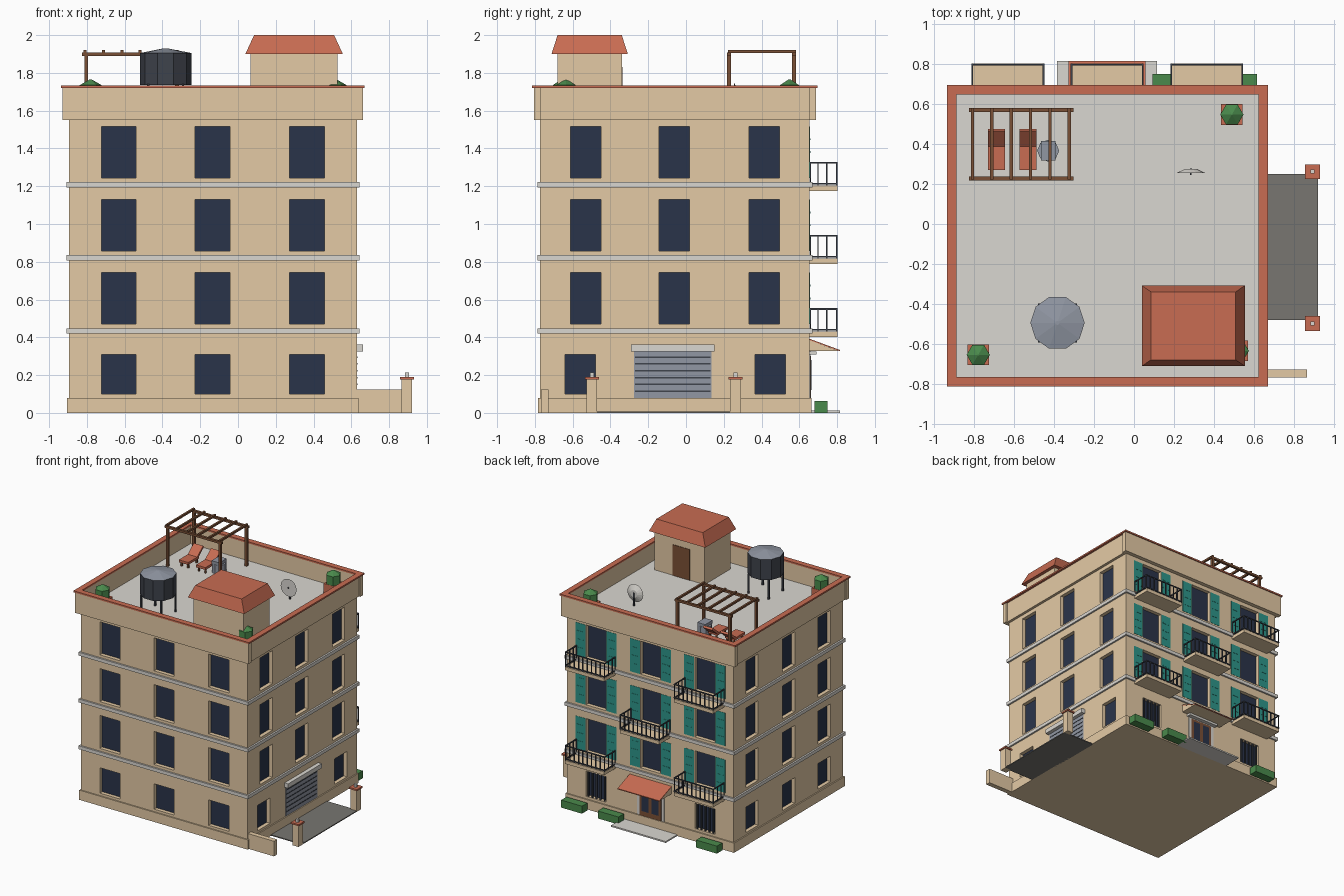
import bpy
import bmesh
import math
from mathutils import Matrix, Vector

default_cube = bpy.data.objects.get("Cube")
if default_cube:
    bpy.data.objects.remove(default_cube, do_unlink=True)


def material(name, red, green, blue):
    """Make a flat material from display values, stored as linear ones."""
    linear = [(((c / 255) + 0.055) / 1.055) ** 2.4 for c in (red, green, blue)]
    mat = bpy.data.materials.new(name)
    mat.use_nodes = True
    mat.diffuse_color = (*linear, 1)
    shader = next(n for n in mat.node_tree.nodes if n.type == "BSDF_PRINCIPLED")
    shader.inputs["Base Color"].default_value = (*linear, 1)
    return mat


STUCCO = material("sand stucco", 228, 202, 165)
TERRACOTTA = material("terracotta", 200, 108, 82)
GLASS = material("dark blue glass", 42, 52, 74)
STONE = material("pale grey stone", 218, 215, 209)
TEAL = material("teal paint", 46, 150, 138)
LEAF = material("leaf green", 74, 138, 76)
WOOD = material("brown wood", 122, 80, 54)
IRON = material("dark iron", 63, 67, 76)
ASPHALT = material("asphalt", 120, 118, 113)
STEEL = material("blue grey steel", 145, 151, 163)


def finish(name, mat, bm):
    bmesh.ops.recalc_face_normals(bm, faces=bm.faces)
    mesh = bpy.data.meshes.new(name)
    bm.to_mesh(mesh)
    bm.free()
    mesh.materials.append(mat)
    obj = bpy.data.objects.new(name, mesh)
    bpy.context.collection.objects.link(obj)
    return obj


def add_box(bm, x, y, z, tilt=0):
    """Add a box spanning the given ranges, tilted about the x axis."""
    spans = (x, y, z)
    centre = Vector([(a + b) / 2 for a, b in spans])
    size = Matrix.Diagonal([b - a for a, b in spans] + [1])
    turn = Matrix.Rotation(tilt, 4, "X")
    bmesh.ops.create_cube(bm, size=1, matrix=Matrix.Translation(centre) @ turn @ size)


def boxes(name, mat, *spans):
    bm = bmesh.new()
    for span in spans:
        add_box(bm, *span)
    return finish(name, mat, bm)


def drum(name, mat, centre, z, bottom, top, sides, turn=0):
    """Upright prism, cone or frustum."""
    bm = bmesh.new()
    place = Matrix.Translation((*centre, sum(z) / 2)) @ Matrix.Rotation(turn, 4, "Z")
    bmesh.ops.create_cone(bm, cap_ends=True, segments=sides, radius1=bottom,
                          radius2=top, depth=z[1] - z[0], matrix=place)
    return finish(name, mat, bm)


def extruded(name, mat, x, outline):
    """Extrude a side outline of (y, z) points across the x range."""
    bm = bmesh.new()
    face = bm.faces.new([bm.verts.new((x[0], y, z)) for y, z in outline])
    moved = bmesh.ops.extrude_face_region(bm, geom=[face])["geom"]
    bmesh.ops.translate(bm, vec=(x[1] - x[0], 0, 0),
                        verts=[v for v in moved if isinstance(v, bmesh.types.BMVert)])
    return finish(name, mat, bm)


def around(centre, half):
    return (centre - half, centre + half)


# Main dimensions
LEFT, RIGHT, FRONT, BACK = -0.895, 0.629, -0.773, 0.655
ROOF = 1.575
STOREYS = [(0.10, 0.31)] + [(0.47 + 0.387 * i, 0.743 + 0.387 * i) for i in range(3)]
LONG_COLS = (-0.631, -0.135, 0.365)
SIDE_COLS = (-0.53, -0.063, 0.415)
DOOR_X, GARAGE_Y = LONG_COLS[1], -0.07
DEPTH = 0.035

# Window openings on all four sides
openings, panes = [], []
for level, z in enumerate(STOREYS):
    for x in LONG_COLS:
        for wall, inward in ((FRONT, 1), (BACK, -1)):
            if level == 0 and wall == BACK and x == DOOR_X:
                continue
            openings.append((around(x, 0.092), around(wall, DEPTH), z))
            panes.append((around(x, 0.092), around(wall + inward * DEPTH, 0.004), z))
    for y in SIDE_COLS:
        for wall, inward in ((LEFT, 1), (RIGHT, -1)):
            shift = 0
            if level == 0 and wall == RIGHT:
                if y == SIDE_COLS[1]:
                    continue
                shift = math.copysign(0.03, y)
            openings.append((around(wall, DEPTH), around(y + shift, 0.081), z))
            panes.append((around(wall + inward * DEPTH, 0.004), around(y + shift, 0.081), z))

# Walls with recessed openings
walls = boxes("walls", STUCCO, ((LEFT, RIGHT), (FRONT, BACK), (0, ROOF - 0.006)))
cutter = boxes("window_cutter", STUCCO, *openings)
cutter.hide_render = True
cut = walls.modifiers.new("openings", "BOOLEAN")
cut.operation, cut.solver, cut.object = "DIFFERENCE", "EXACT", cutter
bpy.context.view_layer.objects.active = walls
bpy.ops.object.modifier_apply(modifier=cut.name)
bpy.data.objects.remove(cutter, do_unlink=True)
boxes("window_glass", GLASS, *panes)


def ledge(name, mat, out, z):
    return boxes(name, mat, ((LEFT - out, RIGHT + out), (FRONT - out, BACK + out), z))


ledge("plinth", STUCCO, 0.01, (0, 0.08))
for z, _ in STOREYS[1:]:
    ledge("floor_band", STONE, 0.014, (z - 0.05, z - 0.022))
ledge("roof_terrace", STONE, -0.002, (ROOF - 0.006, ROOF))


def ring(name, mat, out, side_out, inset, z):
    """Four strips round the roof edge; front and back run past the sides."""
    x0, x1, y0, y1 = LEFT - out, RIGHT + out, FRONT - out, BACK + out
    ix0, ix1, iy0, iy1 = LEFT + inset, RIGHT - inset, FRONT + inset, BACK - inset
    return boxes(name, mat, ((x0, x1), (y0, iy0), z), ((x0, x1), (iy1, y1), z),
                 ((LEFT - side_out, ix0), (iy0, iy1), z),
                 ((ix1, RIGHT + side_out), (iy0, iy1), z))


ring("parapet", STUCCO, 0.033, 0.022, 0.004, (1.55, 1.72))
ring("parapet_cap", TERRACOTTA, 0.041, 0.041, 0.006, (1.72, 1.733))

# Shutters beside the upper back windows
shutters = []
for z0, z1 in STOREYS[1:]:
    for x in LONG_COLS:
        for side in (-1, 1):
            mid = x + side * 0.142
            shutters.append((around(mid, 0.045), (BACK, BACK + 0.002), (z0, z1)))
            for k in (1, 2, 3):
                rail = z0 + (z1 - z0) * k / 4
                shutters.append((around(mid, 0.03), (BACK, BACK + 0.004), around(rail, 0.005)))
boxes("shutters", TEAL, *shutters)

# Balconies in a staggered pattern
EDGE = 0.803
for level, x in ((1, 0), (1, 2), (2, 1), (3, 0), (3, 2)):
    mid, floor = LONG_COLS[x], STOREYS[level][0] - 0.04
    half, top = 0.178, floor + 0.12
    boxes("balcony_slab", STUCCO, (around(mid, half), (BACK, EDGE), (floor - 0.028, floor)))
    bars = []
    for z in (floor + 0.01, top):
        bars.append((around(mid, half), around(EDGE - 0.005, 0.004), around(z, 0.004)))
        for side in (-half, half):
            bars.append((around(mid + side, 0.004), (BACK, EDGE), around(z, 0.004)))
    for k in range(10):
        post = mid - half + 2 * half * k / 9
        bars.append((around(post, 0.0035), around(EDGE - 0.005, 0.004), (floor, top)))
    for side in (-half, half):
        for y in (0.66, 0.698, 0.745):
            bars.append((around(mid + side, 0.0035), around(y, 0.003), (floor, top)))
    boxes("balcony_railing", IRON, *bars)

# Barred ground windows at the back
boxes("window_bars", IRON, *[
    (around(x + k * 0.037, 0.005), around(BACK - 0.008, 0.005), STOREYS[0])
    for x in (LONG_COLS[0], LONG_COLS[2]) for k in range(-2, 3)])

# Entrance with canopy, awning and step
boxes("entrance_surround", STONE, (around(DOOR_X, 0.125), (BACK, BACK + 0.003), (0.01, 0.33)),
      (around(DOOR_X, 0.14), (BACK, 0.69), (0.308, 0.326)))
boxes("entrance_door", WOOD, (around(DOOR_X, 0.1), (BACK, BACK + 0.006), (0.01, 0.3)))
boxes("entrance_glass", GLASS, *[(around(DOOR_X + s * 0.046, 0.031),
      (BACK, BACK + 0.009), (0.12, 0.28)) for s in (-1, 1)])
boxes("entrance_step", STONE, (around(DOOR_X, 0.25), (BACK, 0.815), (0, 0.012)))
extruded("awning_cheeks", STUCCO, around(DOOR_X, 0.19),
         ((BACK, 0.385), (0.808, 0.328), (BACK, 0.328)))
extruded("awning", TERRACOTTA, around(DOOR_X, 0.192),
         ((BACK, 0.392), (0.815, 0.333), (0.815, 0.326), (BACK, 0.385)))
boxes("hedges", LEAF, *[(around(x, 0.095), (0.68, 0.75), (0, 0.062))
                        for x in (-0.713, 0.187, 0.522)])

# Garage door, driveway, gate posts and garden wall
boxes("garage_door", STEEL, (around(RIGHT, 0.002), around(GARAGE_Y, 0.205), (0.08, 0.325)))
boxes("garage_grooves", IRON, *[
    (around(RIGHT, 0.004), around(GARAGE_Y, 0.2), around(0.115 + k * 0.036, 0.004))
    for k in range(6)])
boxes("garage_lintel", STONE, ((RIGHT, 0.662), around(GARAGE_Y, 0.22), (0.325, 0.362)))
boxes("driveway", ASPHALT, ((RIGHT, 0.921), (-0.48, 0.25), (0, 0.008)))
boxes("garden_wall", STUCCO, ((RIGHT, 0.867), (-0.768, -0.728), (0, 0.125)))
for y in (-0.498, 0.262):
    boxes("gate_post", STUCCO, (around(0.894, 0.028), around(y, 0.028), (0, 0.177)))
    boxes("gate_post_cap", TERRACOTTA, (around(0.894, 0.037), around(y, 0.037), (0.177, 0.19)))
    boxes("gate_lamp", STONE, (around(0.894, 0.01), around(y, 0.01), (0.19, 0.215)))

# Stair house with hipped roof
HUT = (0.297, -0.51)
boxes("stair_house", STUCCO, (around(HUT[0], 0.23), around(HUT[1], 0.17), (ROOF, 1.9)))
boxes("stair_door", WOOD, (around(0.28, 0.078), around(HUT[1] + 0.17, 0.004), (ROOF, 1.83)))
hip = boxes("stair_house_roof", TERRACOTTA,
            (around(HUT[0], 0.258), around(HUT[1], 0.202), (1.9, 2)))
for v in hip.data.vertices:
    if v.co.z > 1.95:
        v.co.x -= math.copysign(0.046, v.co.x - HUT[0])
        v.co.y -= math.copysign(0.032, v.co.y - HUT[1])

# Water tank on legs
TANK = (-0.383, -0.495)
drum("tank_body", IRON, TANK, (1.735, 1.905), 0.136, 0.136, 10, math.pi / 2)
drum("tank_lid", STEEL, TANK, (1.905, 1.93), 0.136, 0.01, 10, math.pi / 2)
boxes("tank_legs", IRON, *[(around(TANK[0] + sx * 0.092, 0.006),
      around(TANK[1] + sy * 0.092, 0.006), (ROOF, 1.74)) for sx in (-1, 1) for sy in (-1, 1)])

# Pergola
rows, ends = (0.228, 0.572), (-0.803, -0.323)
boxes("pergola_posts", WOOD, *[(around(x, 0.01), around(y, 0.01), (ROOF, 1.9))
                               for x in ends for y in rows])
boxes("pergola_beams", WOOD, *[((-0.825, -0.303), around(y, 0.01), (1.89, 1.908)) for y in rows])
boxes("pergola_slats", WOOD, *[(around(-0.809 + k * 0.097, 0.008), (0.222, 0.582), (1.904, 1.92))
                               for k in range(6)])

# Sun loungers and side table
for x in (-0.688, -0.53):
    boxes("lounger", TERRACOTTA, (around(x, 0.043), (0.27, 0.41), (1.61, 1.63)),
          (around(x, 0.043), around(0.432, 0.05), around(1.655, 0.009), math.radians(40)))
    boxes("lounger_legs", WOOD, *[(around(x + s * 0.03, 0.006), around(y, 0.006), (ROOF, 1.615))
                                  for s in (-1, 1) for y in (0.29, 0.4)])
drum("side_table", STEEL, (-0.43, 0.367), (ROOF, 1.65), 0.055, 0.055, 8)
boxes("side_table_top", STEEL, (around(-0.43, 0.036), around(0.367, 0.048), (1.65, 1.675)))

# Potted shrubs
for spot in ((0.49, 0.548), (-0.78, -0.655), (0.517, -0.635)):
    boxes("pot", TERRACOTTA, (around(spot[0], 0.054), around(spot[1], 0.052), (ROOF, 1.66)))
    drum("shrub", LEAF, spot, (1.66, 1.735), 0.058, 0.058, 6, math.pi / 6)
    drum("shrub_top", LEAF, spot, (1.735, 1.766), 0.058, 0.004, 6, math.pi / 6)

# Satellite dish opening to the front
bm = bmesh.new()
place = Matrix.Translation((0.285, 0.265, 1.675)) @ Matrix.Rotation(math.pi / 2, 4, "X")
bmesh.ops.create_cone(bm, cap_ends=True, segments=16, radius1=0.03, radius2=0.073,
                      depth=0.02, matrix=place)
finish("dish", STONE, bm)
boxes("dish_mount", IRON, (around(0.285, 0.005), (0.268, 0.278), (ROOF, 1.685)),
      (around(0.285, 0.004), (0.245, 0.26), around(1.675, 0.004)))
